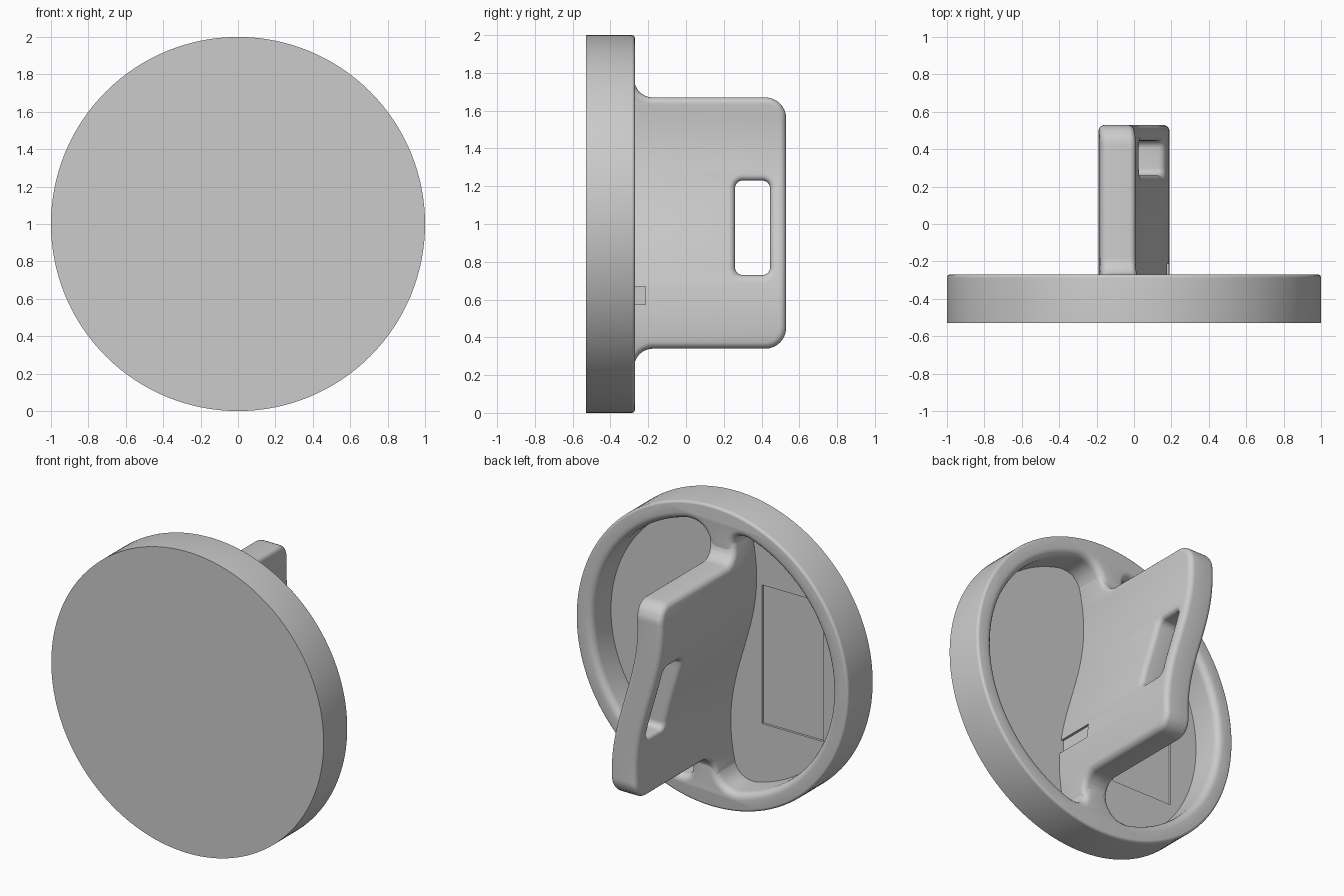
import bpy, bmesh
from math import sin, cos, pi, sqrt, atan2
from mathutils import Vector

if "Cube" in bpy.data.objects:
    bpy.data.objects.remove(bpy.data.objects["Cube"])

FRONT, FLOOR, RIM, BACK = -0.53, -0.47, -0.27, 0.53
HALF = 0.095            # half thickness of the grip
POCKET_R = 0.88         # inner radius of the rim

grey = bpy.data.materials.new("light_grey")
grey.use_nodes = True
grey.diffuse_color = (0.6, 0.6, 0.6, 1)
grey.node_tree.nodes["Principled BSDF"].inputs["Base Color"].default_value = (0.6, 0.6, 0.6, 1)


def wave(z):
    """Sideways S bend of the grip at height z."""
    return -0.095 * sin(pi * (z - 1))


def rounded(corners, steps=8):
    """Polygon from (a, b, radius) corners, each right angle rounded."""
    out = []
    for i, (a, b, r) in enumerate(corners):
        p = Vector((a, b))
        if r == 0:
            out.append(p)
            continue
        u = (Vector(corners[i - 1][:2]) - p).normalized()
        v = (Vector(corners[(i + 1) % len(corners)][:2]) - p).normalized()
        for k in range(steps + 1):
            t = pi / 2 * k / steps
            out.append(p + r * (u * (1 - sin(t)) + v * (1 - cos(t))))
    return out


def offset(loop, d):
    """Move a counter-clockwise loop outward by d."""
    out = []
    for i, p in enumerate(loop):
        e = (p - loop[i - 1]).normalized()
        f = (loop[(i + 1) % len(loop)] - p).normalized()
        n, m = Vector((e.y, -e.x)), Vector((f.y, -f.x))
        out.append(p + (n + m) * d / max(1 + n.dot(m), 0.3))
    return out


def stack(name, loop, levels, axis):
    """Solid lofted through offset copies of a loop; levels are (depth, offset)."""
    bm = bmesh.new()
    rings = []
    for depth, d in levels:
        rings.append([bm.verts.new((depth, p.x, p.y) if axis == "x" else (p.x, depth, p.y))
                      for p in offset(loop, d)])
    for lo, hi in zip(rings, rings[1:]):
        for i in range(len(lo)):
            bm.faces.new((lo[i - 1], lo[i], hi[i], hi[i - 1]))
    bm.faces.new(rings[0])
    bm.faces.new(rings[-1])
    bmesh.ops.recalc_face_normals(bm, faces=bm.faces)
    me = bpy.data.meshes.new(name)
    bm.to_mesh(me)
    bm.free()
    me.materials.append(grey)
    ob = bpy.data.objects.new(name, me)
    bpy.context.collection.objects.link(ob)
    return ob


def cut(target, cutters):
    """Subtract the cutters and bake the result."""
    for c in cutters:
        mod = target.modifiers.new("cut", "BOOLEAN")
        mod.operation, mod.solver, mod.object = "DIFFERENCE", "EXACT", c
    bpy.context.view_layer.update()
    graph = bpy.context.evaluated_depsgraph_get()
    baked = bpy.data.meshes.new_from_object(target.evaluated_get(graph))
    target.modifiers.clear()
    target.data = baked


def box(name, lo, hi):
    corners = [(lo[0], lo[2], 0), (hi[0], lo[2], 0), (hi[0], hi[2], 0), (lo[0], hi[2], 0)]
    return stack(name, rounded(corners), [(lo[1], 0), (hi[1], 0)], "y")


def quarter(r, steps=5):
    """Points (forward, sideways) of a quarter-round edge."""
    return [(r * sin(pi / 2 * k / steps), r * (1 - cos(pi / 2 * k / steps)))
            for k in range(steps + 1)]


def pocket_outline():
    """Half-disc outline beside the S-shaped divider, corners softened."""
    def side(u):
        return Vector((wave(1 + u) + HALF - 0.004, 1 + u))

    def rim(a):
        return Vector((POCKET_R * cos(a), 1 + POCKET_R * sin(a)))

    us = [k / 500 for k in range(-500, 501)]
    inside = [u for u in us if (side(u) - Vector((0, 1))).length < POCKET_R]
    low, high = inside[0], inside[-1]
    soft = 0.14

    def angle(u):
        p = side(u)
        return atan2(p.y - 1, p.x)

    def corner(p, c, q):
        return [p * (1 - t) ** 2 + c * 2 * t * (1 - t) + q * t * t
                for t in (k / 8 for k in range(1, 8))]

    a0, a1 = angle(low) + soft / POCKET_R, angle(high) - soft / POCKET_R
    u0, u1 = low + soft, high - soft
    arc = [rim(a0 + (a1 - a0) * k / 56) for k in range(57)]
    edge = [side(u1 + (u0 - u1) * k / 40) for k in range(41)]
    return (arc + corner(arc[-1], side(high), edge[0])
            + edge + corner(edge[-1], side(low), arc[0]))


# Round body with a slightly eased rear edge
circle = [Vector((cos(2 * pi * k / 128), 1 + sin(2 * pi * k / 128))) for k in range(128)]
ease = 0.018
body = stack("round_body", circle, [(FRONT, 0)] +
             [(RIM - ease + f, -s) for f, s in quarter(ease)], "y")

# Two pockets with rounded lips, one the half-turn of the other
lip = 0.045
levels = [(FLOOR, 0)] + [(RIM - lip + f, s) for f, s in quarter(lip)] + [(RIM + 0.1, lip)]
outline = pocket_outline()
turned = [Vector((-p.x, 2 - p.y)) for p in outline]
pockets = [stack("pocket_cutter", o, levels, "y") for o in (outline, turned)]

# Shallow rectangular recess in the floor and a notch at the foot of the grip
recess = box("recess_cutter", (-0.68, FLOOR - 0.015, 0.54), (-0.23, FLOOR + 0.02, 1.46))
notch = box("notch_cutter", (0.16, FLOOR, 0.575), (0.3, -0.215, 0.67))
cut(body, pockets + [recess, notch])

# Upright grip: rounded plate flared at its foot
plate = rounded([(-0.52, 0.2, 0), (RIM - 0.005, 0.2, 0), (RIM - 0.005, 0.34, 0.1),
                 (BACK, 0.34, 0.11), (BACK, 1.67, 0.11), (RIM - 0.005, 1.67, 0.1),
                 (RIM - 0.005, 1.81, 0), (-0.52, 1.81, 0)])
soft = 0.035
front_edge = [(HALF - soft + f, -s) for f, s in quarter(soft)]
grip = stack("grip", plate, [(-x, s) for x, s in reversed(front_edge)] + front_edge, "x")

# Finger slot with flared edges
slot = rounded([(0.26, 0.73, 0.04), (0.445, 0.73, 0.04), (0.445, 1.23, 0.04), (0.26, 1.23, 0.04)])
flare = [(HALF - soft + f, s) for f, s in quarter(soft)] + [(HALF + 0.05, soft)]
slot_cutter = stack("slot_cutter", slot, [(-x, s) for x, s in reversed(flare)] + flare, "x")
cut(grip, [slot_cutter])

# Slice the grip and bend it into its S shape
bm = bmesh.new()
bm.from_mesh(grip.data)
for k in range(1, 50):
    bmesh.ops.bisect_plane(bm, geom=bm.verts[:] + bm.edges[:] + bm.faces[:], dist=1e-5,
                           plane_co=(0, 0, 0.2 + k * 0.0322), plane_no=(0, 0, 1))
for v in bm.verts:
    v.co.x += wave(v.co.z)
bm.to_mesh(grip.data)
bm.free()
cut(grip, [notch])

for c in pockets + [recess, notch, slot_cutter]:
    bpy.data.objects.remove(c)

for ob in (body, grip):
    bpy.ops.object.select_all(action="DESELECT")
    ob.select_set(True)
    bpy.context.view_layer.objects.active = ob
    bpy.ops.object.shade_smooth_by_angle(angle=0.6)
